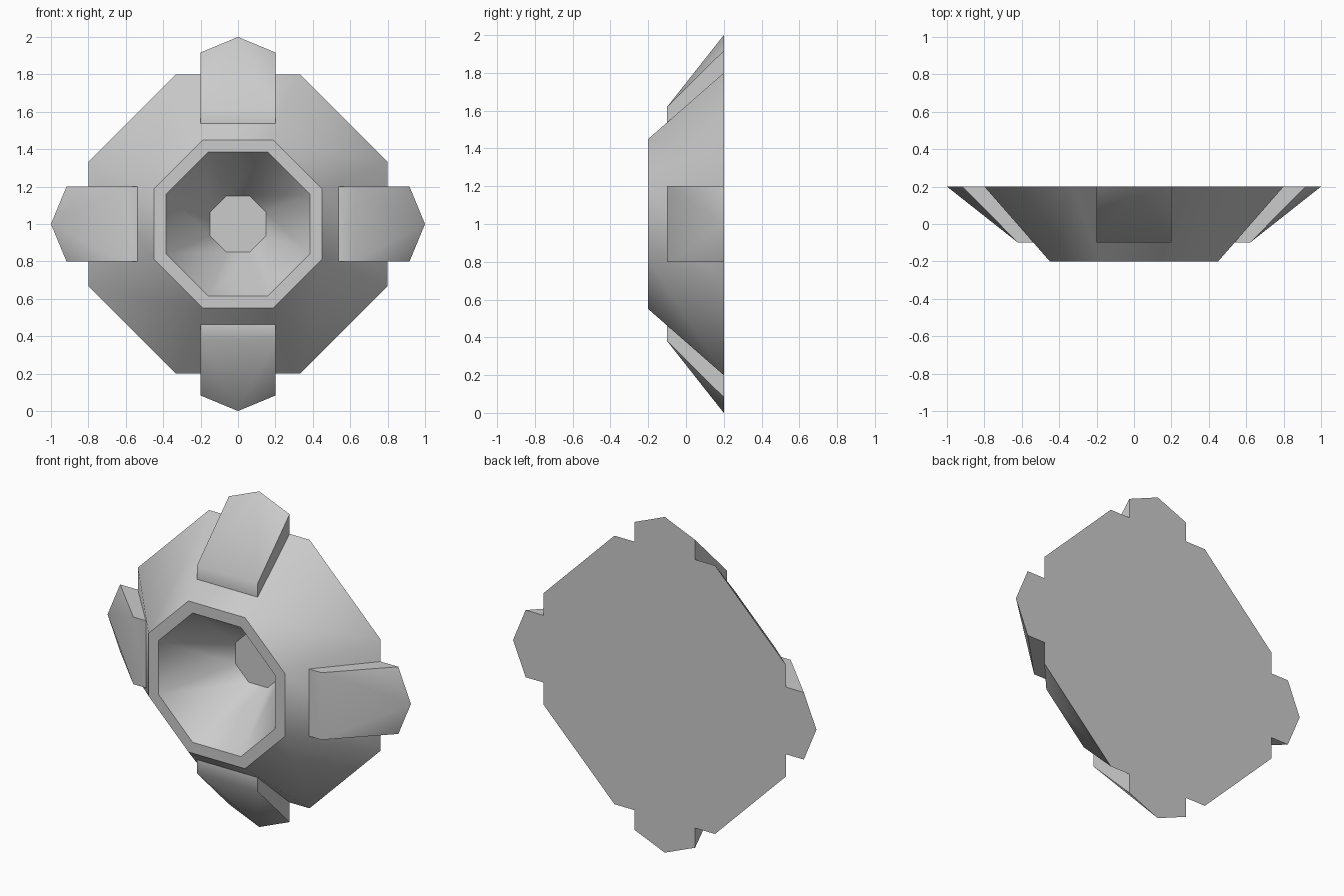
import bpy, bmesh, math
from mathutils import Matrix, Vector

if "Cube" in bpy.data.objects:
    bpy.data.objects.remove(bpy.data.objects["Cube"])

CENTRE = Matrix.Translation((0, 0, 1))
SMOOTH = math.radians(42)


def finish(name, bm):
    """Turn a bmesh into a named object, smooth but with sharp edges kept."""
    bmesh.ops.recalc_face_normals(bm, faces=bm.faces)
    mesh = bpy.data.meshes.new(name)
    bm.to_mesh(mesh)
    bm.free()
    obj = bpy.data.objects.new(name, mesh)
    bpy.context.collection.objects.link(obj)
    bpy.ops.object.select_all(action='DESELECT')
    obj.select_set(True)
    bpy.context.view_layer.objects.active = obj
    bpy.ops.object.shade_smooth_by_angle(angle=SMOOTH)
    return obj


def octagonal_body(name, profile):
    """Octagon rings of (apothem, y) bridged in order and capped at both ends."""
    bm = bmesh.new()
    rings = []
    for apothem, y in profile:
        r = apothem / math.cos(math.pi / 8)
        angles = [math.pi / 8 + k * math.pi / 4 for k in range(8)]
        rings.append([bm.verts.new((r * math.cos(a), y, r * math.sin(a))) for a in angles])
    for a, b in zip(rings, rings[1:]):
        for k in range(8):
            n = (k + 1) % 8
            bm.faces.new((a[k], a[n], b[n], b[k]))
    bm.faces.new(rings[0])
    bm.faces.new(rings[-1])
    bm.transform(CENTRE)
    return finish(name, bm)


def lug(name, angle):
    """Raised block on one body side, with a pointed outer end."""
    bm = bmesh.new()
    w = 0.2

    def pair(y, z):
        return [bm.verts.new((s * w, y, z)) for s in (-1, 1)]

    inner, outer = pair(-0.1, 0.5375), pair(-0.1, 0.62)
    side, base = pair(0.2, 0.917), pair(0.2, 0.8)
    tip = bm.verts.new((0, 0.2, 1.0))
    bm.faces.new((*inner, outer[1], outer[0]))               # front
    bm.faces.new((*outer, tip))                              # sloping top
    for i in (0, 1):
        bm.faces.new((outer[i], side[i], tip))
        bm.faces.new((inner[i], outer[i], side[i], base[i]))  # flank
    bm.faces.new((base[0], side[0], tip, side[1], base[1]))  # back
    # close the underside while finding normals, then open it where it rests on the body
    under = bm.faces.new((*inner, base[1], base[0]))
    bmesh.ops.recalc_face_normals(bm, faces=bm.faces)
    bmesh.ops.delete(bm, geom=[under], context='FACES_ONLY')
    bm.transform(CENTRE @ Matrix.Rotation(angle, 4, 'Y'))
    return finish(name, bm)


# Sloped body, flat rim and tapered recess
octagonal_body("body", [(0.8, 0.2), (0.45, -0.2), (0.385, -0.2), (0.15, 0.19)])

# Four lugs around the body
for i, where in enumerate(("top", "right", "bottom", "left")):
    lug(where + "_lug", i * math.pi / 2)
